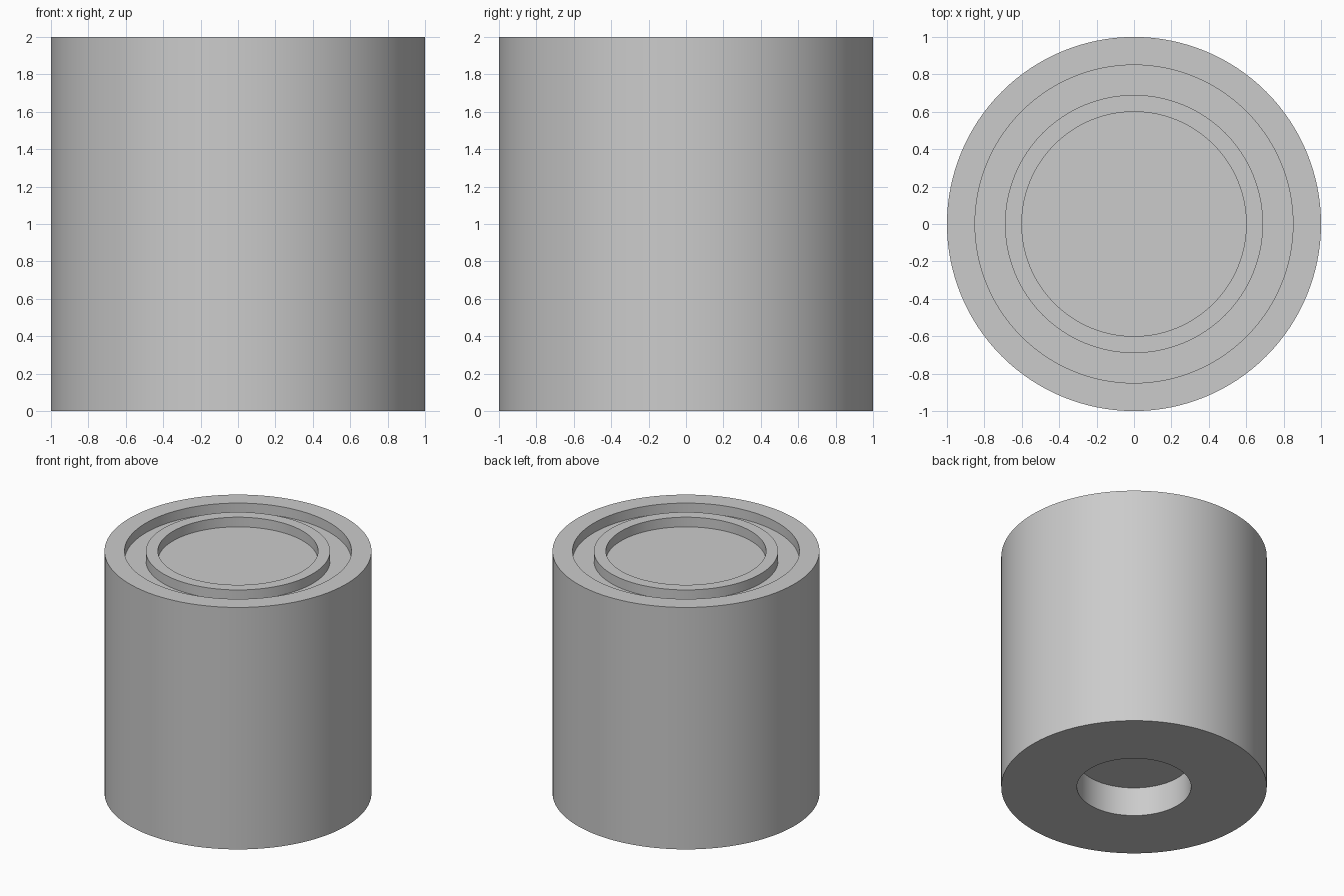
import bpy
import bmesh
import math
from mathutils import Matrix, Vector

SEGMENTS = 128

cube = bpy.data.objects.get("Cube")
if cube:
    bpy.data.objects.remove(cube, do_unlink=True)

grey = bpy.data.materials.new("plain grey")
grey.use_nodes = True
colour = (0.6, 0.6, 0.6, 1)
grey.diffuse_color = colour
grey.node_tree.nodes["Principled BSDF"].inputs["Base Color"].default_value = colour

# Heights and radii
height, recess, socket = 2.0, 0.08, 0.24
outer, groove_out, groove_in, dish, bore = 1.0, 0.85, 0.69, 0.6, 0.43
floor = height - recess

# Closed half profile, from the socket ceiling round to the dish floor
profile = [
    (0, socket), (bore, socket), (bore, 0),           # socket underneath
    (outer, 0), (outer, height),                      # outer wall
    (groove_out, height), (groove_out, floor),        # ring groove
    (groove_in, floor), (groove_in, height),          # raised ring
    (dish, height), (dish, floor), (0, floor),        # central dish
]

# Revolve the profile into the body
bm = bmesh.new()
verts = [bm.verts.new((r, 0, z)) for r, z in profile]
edges = [bm.edges.new(pair) for pair in zip(verts, verts[1:])]
bmesh.ops.spin(bm, geom=verts + edges, cent=(0, 0, 0), axis=(0, 0, 1),
               angle=math.tau, steps=SEGMENTS)
bmesh.ops.remove_doubles(bm, verts=bm.verts, dist=0.0001)
bmesh.ops.recalc_face_normals(bm, faces=bm.faces)

mesh = bpy.data.meshes.new("cylinder_body")
bm.to_mesh(mesh)
bm.free()
mesh.materials.append(grey)
body = bpy.data.objects.new("cylinder_body", mesh)
bpy.context.collection.objects.link(body)

# Smooth walls with sharp rims
bpy.ops.object.select_all(action="DESELECT")
body.select_set(True)
bpy.context.view_layer.objects.active = body
bpy.ops.object.shade_smooth_by_angle(angle=math.radians(30))
